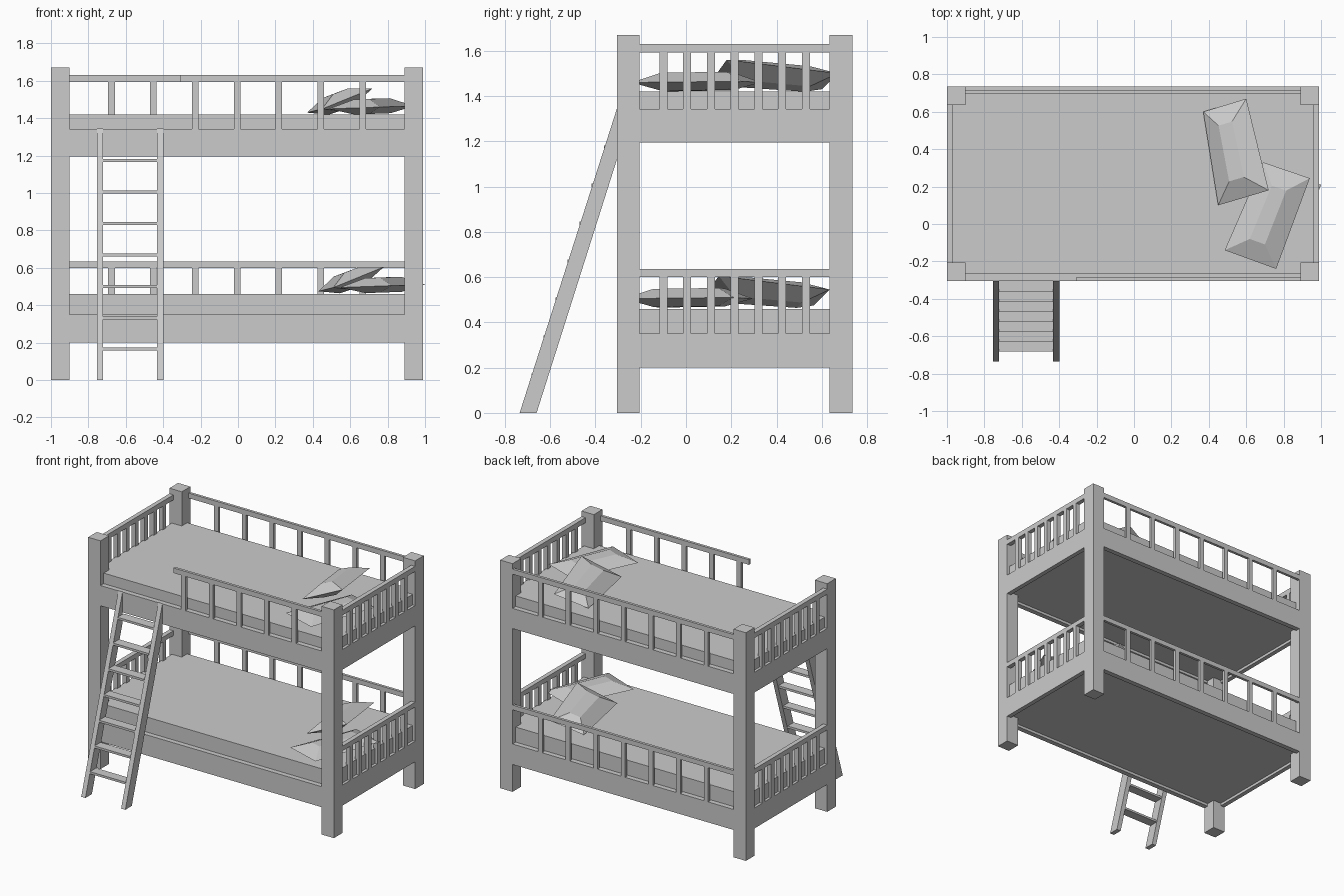
import bpy, bmesh
from mathutils import Vector

if "Cube" in bpy.data.objects:
    bpy.data.objects.remove(bpy.data.objects["Cube"], do_unlink=True)

grey = bpy.data.materials.new("light_grey")
grey.use_nodes = True
COLOUR = (0.6, 0.6, 0.6, 1)
grey.diffuse_color = COLOUR
grey.node_tree.nodes["Principled BSDF"].inputs["Base Color"].default_value = COLOUR

# Outer frame limits, post size, board and rail thickness
X0, X1, Y0, Y1 = -1.0, 0.99, -0.305, 0.735
POST, BOARD, RAIL, SPINDLE = 0.1, 0.037, 0.02, 0.035
IX0, IX1, IY0, IY1 = X0 + POST, X1 - POST, Y0 + POST, Y1 - POST


def finish(name, bm):
    bmesh.ops.recalc_face_normals(bm, faces=bm.faces)
    mesh = bpy.data.meshes.new(name)
    bm.to_mesh(mesh)
    bm.free()
    mesh.materials.append(grey)
    obj = bpy.data.objects.new(name, mesh)
    bpy.context.collection.objects.link(obj)
    return obj


def box(name, x, y, z):
    """Box from (min, max) pairs."""
    bm = bmesh.new()
    bmesh.ops.create_cube(bm, size=1)
    for v in bm.verts:
        v.co = [r[0] if c < 0 else r[1] for c, r in zip(v.co, (x, y, z))]
    return finish(name, bm)


def prism(name, profile, x0, x1):
    """Extrude a y-z outline along x."""
    bm = bmesh.new()
    face = bm.faces.new([bm.verts.new((x0, y, z)) for y, z in profile])
    ext = bmesh.ops.extrude_face_region(bm, geom=[face])
    verts = [g for g in ext["geom"] if isinstance(g, bmesh.types.BMVert)]
    bmesh.ops.translate(bm, verts=verts, vec=(x1 - x0, 0, 0))
    return finish(name, bm)


def pillow(name, corners, shift, up, down):
    """Faceted cushion: four pinched corners with a raised ridge on each side."""
    a, b, c, d = [Vector(p) + Vector(shift) for p in corners]
    normal = (c - a).cross(d - b).normalized()
    if normal.z < 0:
        normal.negate()
    bm = bmesh.new()
    rim = [bm.verts.new(p) for p in (a, b, c, d)]
    for height in (up, -down):
        inner = []
        for u, v in ((.35, .2), (.65, .2), (.65, .8), (.35, .8)):
            p = a.lerp(b, u).lerp(d.lerp(c, u), v)
            inner.append(bm.verts.new(p + normal * height))
        bm.faces.new(inner)
        for i in range(4):
            j = (i + 1) % 4
            bm.faces.new((rim[i], rim[j], inner[j], inner[i]))
    return finish(name, bm)


# Corner posts
for xn, x in (("right", (X0, IX0)), ("left", (IX1, X1))):
    for yn, y in (("front", (Y0, IY0)), ("back", (IY1, Y1))):
        box(f"{yn}_{xn}_post", x, y, (0, 1.67))

# Two bunks: board bottom, board top, mattress top, rail bottom, rail top
LEVELS = {"lower": (0.2, 0.35, 0.46, 0.6, 0.635),
          "upper": (1.195, 1.343, 1.42, 1.593, 1.63)}
for lvl, (zb, zt, zm, r0, r1) in LEVELS.items():
    box(f"{lvl}_mattress", (X0 + RAIL, X1 - RAIL),
        (Y0 + BOARD, Y1 - BOARD), (zb + 0.02, zm))

    # Long sides; the upper front rail leaves an opening for the ladder
    step = (IX1 - IX0) / 8
    for side, edge, sign in (("front", Y0, 1), ("back", Y1, -1)):
        box(f"{lvl}_{side}_board", (IX0, IX1),
            sorted((edge, edge + sign * BOARD)), (zb, zt))
        if (lvl, side) == ("lower", "front"):
            continue
        short = side == "front"
        y = sorted((edge, edge + sign * RAIL))
        box(f"{lvl}_{side}_rail", (-0.31 if short else IX0, IX1), y, (r0, r1))
        for k in range(3 if short else 1, 8):
            x = IX0 + step * k
            box(f"{lvl}_{side}_spindle_{k}",
                (x - SPINDLE / 2, x + SPINDLE / 2), y, (zt, r0))

    # Short ends
    step = (IY1 - IY0) / 8
    for side, edge, sign in (("right", X0, 1), ("left", X1, -1)):
        x = sorted((edge, edge + sign * 0.033))
        box(f"{lvl}_{side}_board", x, (IY0, IY1), (zb, zt))
        box(f"{lvl}_{side}_rail", x, (IY0, IY1), (r0, r1))
        for k in range(1, 8):
            y = IY0 + step * k
            box(f"{lvl}_{side}_spindle_{k}", x,
                (y - SPINDLE / 2, y + SPINDLE / 2), (zt, r0))

    # Pillows, one leaning on the other
    shift = (0, 0, 0) if lvl == "upper" else (0.06, -0.035, -0.955)
    pillow(f"{lvl}_leaning_pillow",
           ((.37, .60, 1.43), (.60, .67, 1.50), (.72, .18, 1.56), (.45, .10, 1.45)),
           shift, 0.05, 0.045)
    pillow(f"{lvl}_flat_pillow",
           ((.69, .33, 1.46), (.94, .245, 1.465), (.76, -.24, 1.46), (.485, -.14, 1.45)),
           shift, 0.045, 0.035)

# Ladder leaning on the front
LEAN = 0.317
for name, x in (("right", -0.755), ("left", -0.432)):
    prism(f"ladder_{name}_rail",
          ((-0.735, 0), (-0.66, 0), (Y0, 1.12), (Y0, 1.345)), x, x + 0.034)
for k in range(7):
    z = 0.165 + 0.168 * k
    y = -0.735 + LEAN * z
    prism(f"ladder_rung_{k + 1}",
          ((y, z - 0.008), (y + 0.07, z - 0.008), (y + 0.07, z + 0.008), (y, z + 0.008)),
          -0.721, -0.432)
